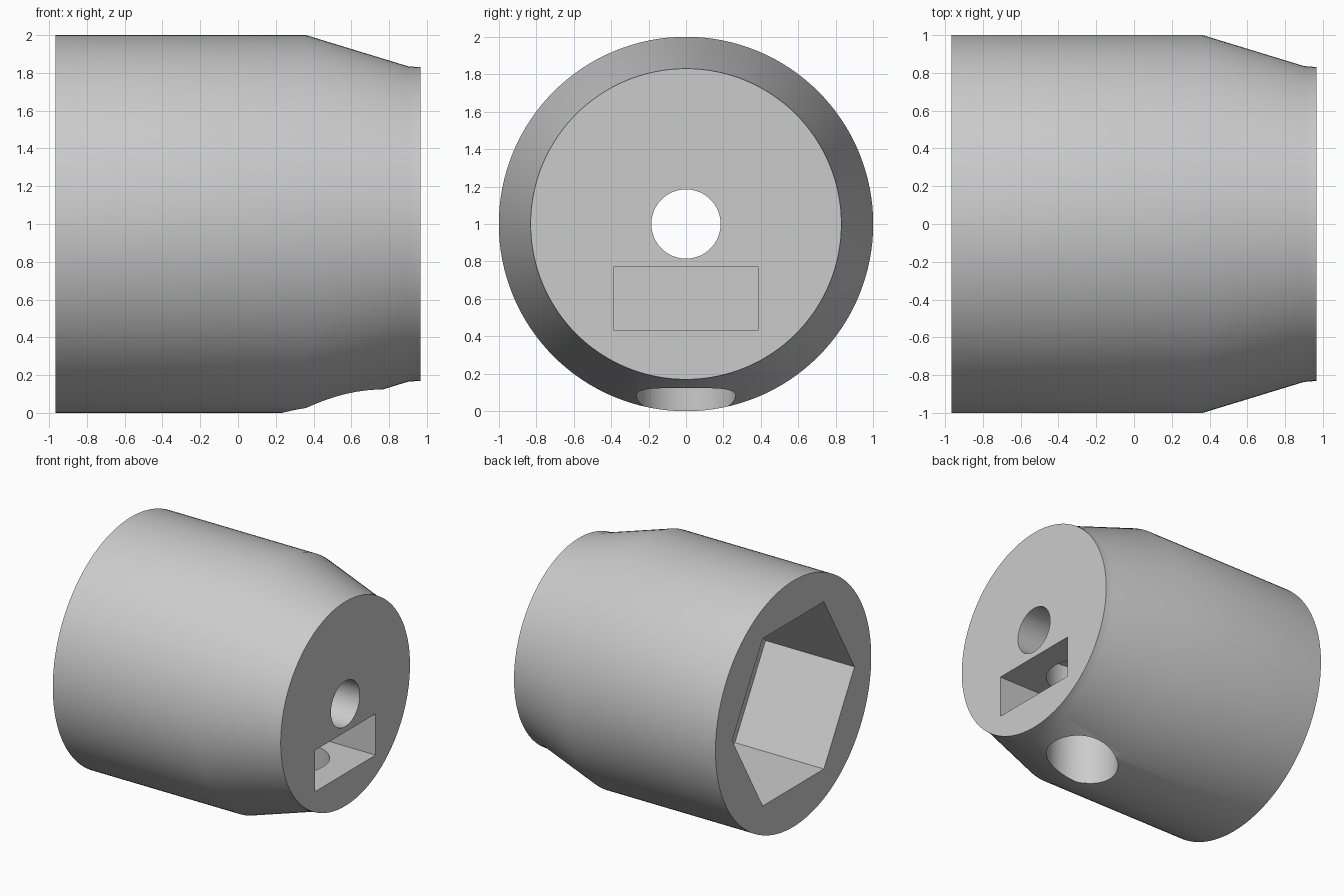
import bpy
import math
from mathutils import Matrix

cube = bpy.data.objects.get("Cube")
if cube:
    bpy.data.objects.remove(cube, do_unlink=True)

END = 0.965          # half length along x
AXIS_Z = 1.0         # height of the centre axis

grey = bpy.data.materials.new("light_grey")
grey.use_nodes = True
colour = (0.6, 0.6, 0.6, 1)
grey.diffuse_color = colour
grey.node_tree.nodes["Principled BSDF"].inputs["Base Color"].default_value = colour


def mesh_object(name, verts, faces):
    mesh = bpy.data.meshes.new(name)
    mesh.from_pydata(verts, [], faces)
    mesh.materials.append(grey)
    obj = bpy.data.objects.new(name, mesh)
    bpy.context.collection.objects.link(obj)
    return obj


def lathe_x(name, profile, sides):
    """Closed solid turned about the centre axis from (x, radius) pairs."""
    verts = []
    for x, r in profile:
        for i in range(sides):
            a = math.tau * i / sides
            verts.append((x, r * math.cos(a), AXIS_Z + r * math.sin(a)))
    faces = [tuple(reversed(range(sides)))]
    for k in range(len(profile) - 1):
        for i in range(sides):
            j = (i + 1) % sides
            a, b = k * sides, (k + 1) * sides
            faces.append((a + i, a + j, b + j, b + i))
    last = (len(profile) - 1) * sides
    faces.append(tuple(range(last, last + sides)))
    return mesh_object(name, verts, faces)


def cut(target, cutter):
    mod = target.modifiers.new(cutter.name, 'BOOLEAN')
    mod.operation = 'DIFFERENCE'
    mod.solver = 'EXACT'
    mod.object = cutter
    bpy.context.view_layer.objects.active = target
    bpy.ops.object.modifier_apply(modifier=mod.name)
    bpy.data.objects.remove(cutter, do_unlink=True)


# Turned body: straight barrel, taper, short collar
body = lathe_x("socket_body", [(-END, 1), (0.36, 1), (0.9, 0.835), (END, 0.83)], 128)

# Hexagonal socket in the wide end
cut(body, lathe_x("hex_socket", [(-END - 0.2, 0.785), (-0.165, 0.785)], 6))

# Shaft bore from the narrow end into the socket
cut(body, lathe_x("shaft_bore", [(-0.4, 0.185), (END + 0.2, 0.185)], 64))

# Rectangular nut slot below the bore
bpy.ops.mesh.primitive_cube_add(size=1)
slot = bpy.context.object
slot.name = "nut_slot"
slot.data.transform(Matrix.Translation((0.615, 0, 0.6025))
                    @ Matrix.Diagonal((1.0, 0.775, 0.335, 1)))
cut(body, slot)

# Set-screw hole rising from the underside to the bore
bpy.ops.mesh.primitive_cylinder_add(vertices=64, radius=0.265, depth=1.2,
                                    location=(0.5, 0, 0.4))
screw = bpy.context.object
screw.name = "screw_hole"
cut(body, screw)

bpy.ops.object.select_all(action='DESELECT')
body.select_set(True)
bpy.context.view_layer.objects.active = body
bpy.ops.object.shade_smooth_by_angle(angle=math.radians(30))
